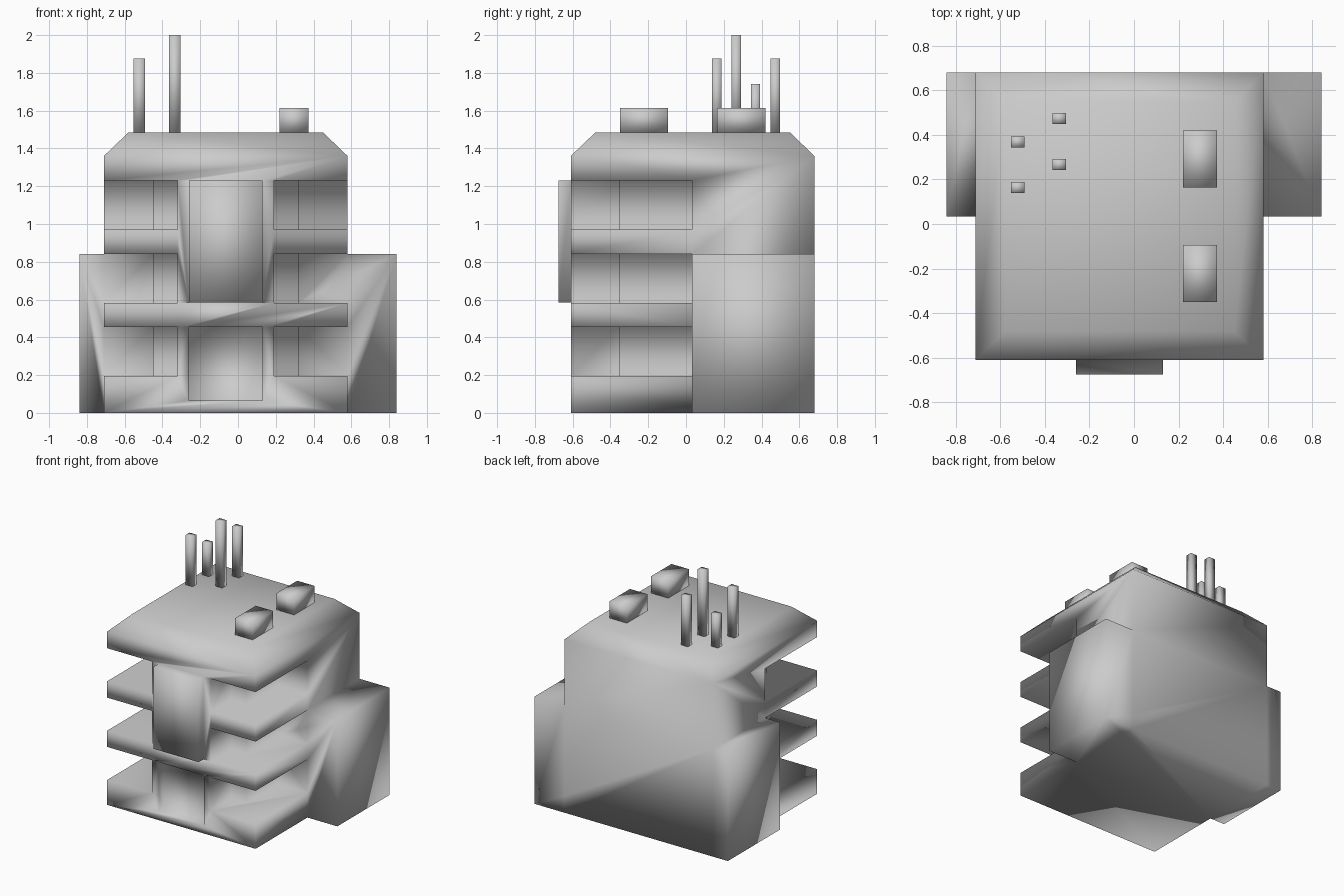
import bpy
import bmesh

if "Cube" in bpy.data.objects:
    bpy.data.objects.remove(bpy.data.objects["Cube"])

MID = -0.065  # symmetry line of the tower


def finish(name, bm):
    bmesh.ops.recalc_face_normals(bm, faces=bm.faces)
    mesh = bpy.data.meshes.new(name)
    bm.to_mesh(mesh)
    bm.free()
    obj = bpy.data.objects.new(name, mesh)
    bpy.context.collection.objects.link(obj)
    return obj


def prism(name, outline, z0, z1, taper=None):
    """Extrude a plan outline; taper=(inset, top z) adds a hipped top to a rectangle."""
    bm = bmesh.new()
    base = bm.faces.new([bm.verts.new((x, y, z0)) for x, y in outline])
    geom = bmesh.ops.extrude_face_region(bm, geom=[base])["geom"]
    top = next(f for f in geom if isinstance(f, bmesh.types.BMFace))
    for v in top.verts:
        v.co.z = z1
    if base.is_valid is False or len([f for f in bm.faces if all(abs(v.co.z - z0) < 1e-6 for v in f.verts)]) == 0:
        bm.faces.new([v for v in bm.verts if abs(v.co.z - z0) < 1e-6][:len(outline)])
    if taper:
        inset, z2 = taper
        centre = top.calc_center_median()
        geom = bmesh.ops.extrude_discrete_faces(bm, faces=[top])["faces"]
        for v in geom[0].verts:
            v.co.x += inset if v.co.x < centre.x else -inset
            v.co.y += inset if v.co.y < centre.y else -inset
            v.co.z = z2
    return finish(name, bm)


def box(name, x0, x1, y0, y1, z0, z1, taper=None):
    return prism(name, [(x0, y0), (x1, y0), (x1, y1), (x0, y1)], z0, z1, taper)


def combine(target, other, operation):
    mod = target.modifiers.new(other.name, "BOOLEAN")
    mod.object = other
    mod.operation = operation
    mod.solver = "EXACT"
    bpy.context.view_layer.objects.active = target
    bpy.ops.object.modifier_apply(modifier=mod.name)
    bpy.data.objects.remove(other, do_unlink=True)


def smooth(obj):
    for p in obj.data.polygons:
        p.use_smooth = True


# Tower with hipped roof
tower = box("tower", -0.71, 0.58, -0.61, 0.68, 0, 1.36, taper=(0.13, 1.485))

# Three rows of stepped balcony openings wrapping both front corners
notch = [(0.19, -0.9), (0.9, -0.9), (0.9, 0.033), (0.32, 0.033),
         (0.32, -0.355), (0.19, -0.355)]
for z0 in (0.195, 0.455 + 0.127, 0.97):
    for side in (1, -1):
        plan = [(MID + side * (x - MID), y) for x, y in notch]
        combine(tower, prism("balcony_opening", plan, z0, z0 + 0.26), "DIFFERENCE")

# Recessed doorway and projecting bay window on the central column
combine(tower, box("doorway", -0.26, 0.13, -0.8, -0.545, 0.065, 0.455), "DIFFERENCE")
combine(tower, box("bay_window", -0.26, 0.13, -0.675, -0.58, 0.585, 1.23), "UNION")

# Low rear wings
combine(tower, box("rear_wings", -0.84, 0.84, 0.033, 0.68, 0, 0.842), "UNION")
smooth(tower)

# Rooftop vent boxes
for i, y in enumerate((-0.222, 0.292)):
    smooth(box(f"roof_vent_{i + 1}", 0.22, 0.372, y - 0.128, y + 0.128, 1.485, 1.615))

# Rooftop antennas: x, y, top height
for i, (x, y, top) in enumerate([(-0.522, 0.163, 1.875), (-0.335, 0.266, 2.0),
                                 (-0.522, 0.368, 1.742), (-0.335, 0.473, 1.875)]):
    smooth(box(f"antenna_{i + 1}", x - 0.03, x + 0.03, y - 0.025, y + 0.025, 1.485, top))
